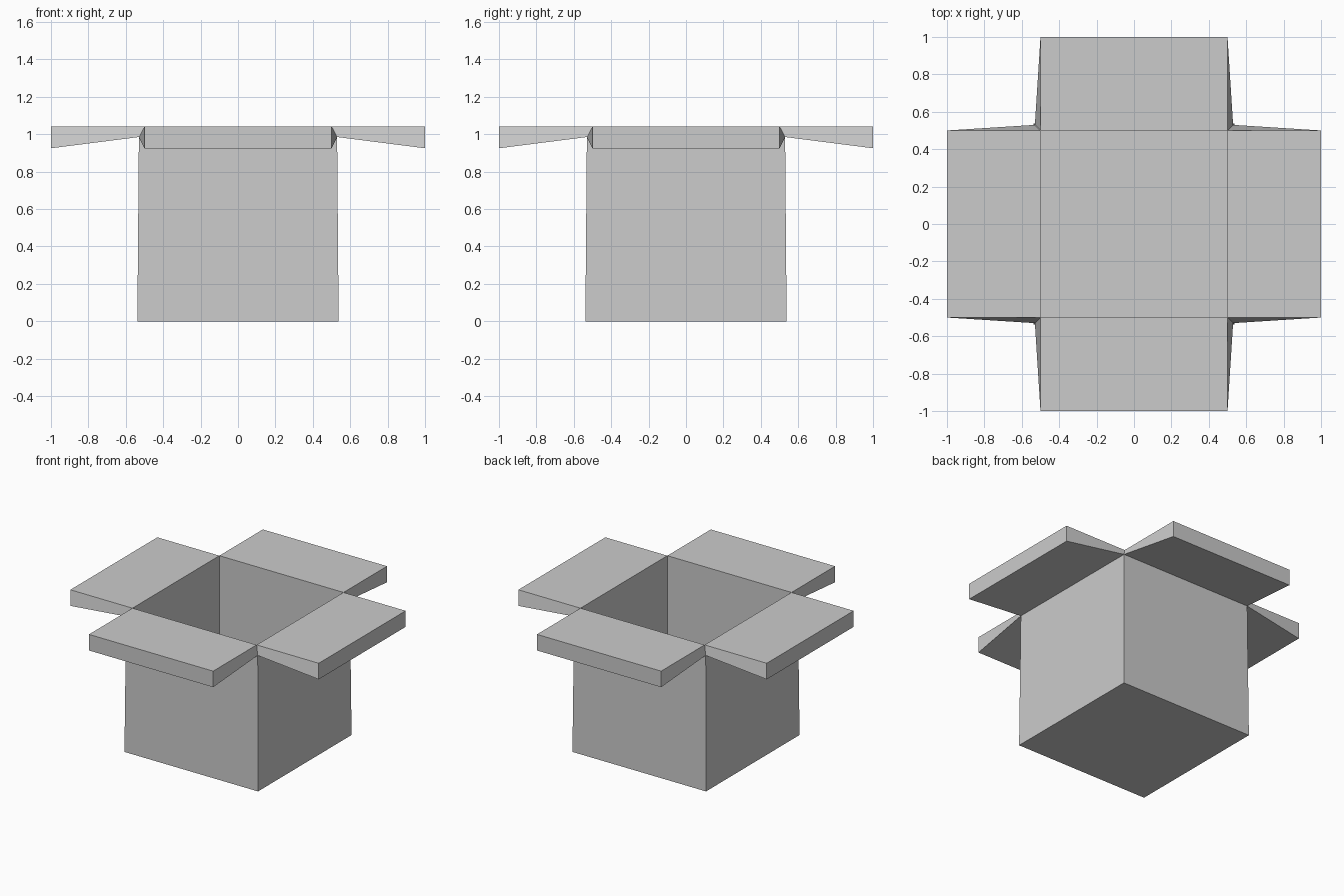
import bpy, bmesh, math
from mathutils import Matrix

cube = bpy.data.objects.get("Cube")
if cube:
    bpy.data.objects.remove(cube, do_unlink=True)

# Single plain grey
GREY = (0.6, 0.6, 0.6, 1.0)
grey = bpy.data.materials.new("plain_grey")
grey.use_nodes = True
grey.diffuse_color = GREY
grey.node_tree.nodes["Principled BSDF"].inputs["Base Color"].default_value = GREY

# Key sizes: inner half width, outer half widths, heights
INNER, SEAM, BASE = 0.5, 0.53, 0.538
RIM_Z, SEAM_Z, FLOOR_Z, LIP_Z = 1.042, 0.985, 0.042, 0.925


def finish(bm, name):
    mesh = bpy.data.meshes.new(name)
    bm.to_mesh(mesh)
    bm.free()
    mesh.materials.append(grey)
    obj = bpy.data.objects.new(name, mesh)
    bpy.context.collection.objects.link(obj)
    return obj


def square(bm, half, z):
    return [bm.verts.new((x * half, y * half, z))
            for x, y in ((-1, -1), (1, -1), (1, 1), (-1, 1))]


def tub(name, bottom_half, bottom_z, top_half, top_z, inward=False):
    """Four walls and a floor, facing outward or inward."""
    bm = bmesh.new()
    low, high = square(bm, bottom_half, bottom_z), square(bm, top_half, top_z)
    for i in range(4):
        j = (i + 1) % 4
        bm.faces.new((low[i], low[j], high[j], high[i]))
    bm.faces.new(low[::-1])
    if inward:
        bmesh.ops.reverse_faces(bm, faces=bm.faces[:])
    return finish(bm, name)


def flap(name, angle):
    """Thickening flap that folds out from the rim; its hinge side is open."""
    bm = bmesh.new()
    # cross-section: rim, tip top, tip bottom, seam (half width, y, z)
    section = ((INNER, -INNER, RIM_Z), (INNER, -1, RIM_Z),
               (INNER, -1, LIP_Z), (SEAM, -SEAM, SEAM_Z))
    left = [bm.verts.new((w, y, z)) for w, y, z in section]
    right = [bm.verts.new((-w, y, z)) for w, y, z in section]
    for i in range(3):
        bm.faces.new((left[i], right[i], right[i + 1], left[i + 1]))
    bm.faces.new(left)
    bm.faces.new(right[::-1])
    bmesh.ops.transform(bm, matrix=Matrix.Rotation(angle, 4, 'Z'), verts=bm.verts[:])
    return finish(bm, name)


# Box body: outside shell and inside lining
tub("box_outer", BASE, 0, SEAM, SEAM_Z)
tub("box_lining", INNER, FLOOR_Z, INNER, RIM_Z, inward=True)

# Four open flaps around the rim
for k, side in enumerate(("front", "left", "back", "right")):
    flap(side + "_flap", k * math.pi / 2)
